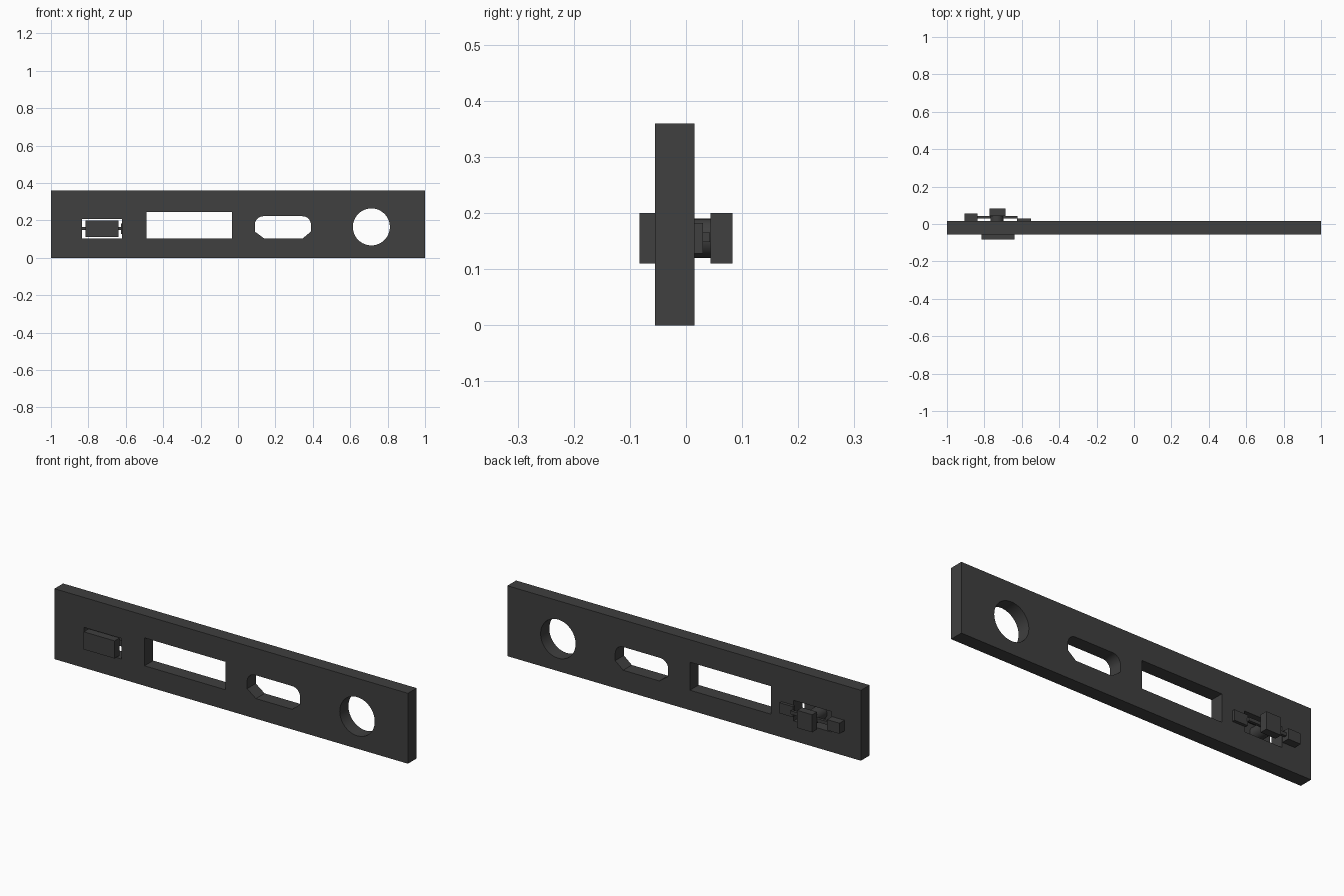
import bpy, bmesh
from math import cos, sin, pi, radians

if "Cube" in bpy.data.objects:
    bpy.data.objects.remove(bpy.data.objects["Cube"])

dark = bpy.data.materials.new("dark_grey")
dark.diffuse_color = (0.05, 0.05, 0.05, 1)
dark.use_nodes = True
dark.node_tree.nodes["Principled BSDF"].inputs["Base Color"].default_value = dark.diffuse_color


def finish(ob):
    bpy.ops.object.select_all(action='DESELECT')
    ob.select_set(True)
    bpy.context.view_layer.objects.active = ob
    bpy.ops.object.shade_smooth_by_angle(angle=radians(30))
    ob.data.materials.clear()
    ob.data.materials.append(dark)


def box(name, x0, x1, y0, y1, z0, z1):
    bpy.ops.mesh.primitive_cube_add(size=1, location=((x0 + x1) / 2, (y0 + y1) / 2, (z0 + z1) / 2))
    ob = bpy.context.object
    ob.name = name
    ob.scale = (x1 - x0, y1 - y0, z1 - z0)
    bpy.ops.object.transform_apply(location=False, rotation=False, scale=True)
    finish(ob)


def rect(x0, x1, z0, z1):
    return [(x0, z0), (x1, z0), (x1, z1), (x0, z1)]


def arc(cx, cz, r, a0, a1, n):
    return [(cx + r * cos(radians(a0 + (a1 - a0) * i / n)),
             cz + r * sin(radians(a0 + (a1 - a0) * i / n))) for i in range(n + 1)]


# Face plate: outline plus four openings
R = 0.045
thumb_slot = ([(0.14, 0.103), (0.345, 0.103), (0.39, 0.14)]
              + arc(0.39 - R, 0.222 - R, R, 0, 90, 8)
              + arc(0.09 + R, 0.222 - R, R, 90, 180, 8) + [(0.09, 0.14)])
outlines = [
    rect(-1, 1, 0, 0.36),
    rect(-0.833, -0.62, 0.102, 0.207),
    rect(-0.49, -0.033, 0.102, 0.245),
    thumb_slot,
    arc(0.713, 0.165, 0.099, 0, 360, 48)[:-1],
]
curve = bpy.data.curves.new("face_plate", 'CURVE')
curve.dimensions = '2D'
curve.fill_mode = 'BOTH'
curve.extrude = 0.035
for pts in outlines:
    s = curve.splines.new('POLY')
    s.points.add(len(pts) - 1)
    for p, (x, z) in zip(s.points, pts):
        p.co = (x, z, 0, 1)
    s.use_cyclic_u = True
plate = bpy.data.objects.new("face_plate", curve)
bpy.context.collection.objects.link(plate)
plate.location = (0, -0.02, 0)
plate.rotation_euler = (pi / 2, 0, 0)
bpy.context.view_layer.objects.active = plate
plate.select_set(True)
bpy.ops.object.convert(target='MESH')
plate = bpy.context.object
bm = bmesh.new()
bm.from_mesh(plate.data)
bmesh.ops.remove_doubles(bm, verts=bm.verts, dist=1e-5)
bmesh.ops.recalc_face_normals(bm, faces=bm.faces)
bm.to_mesh(plate.data)
bm.free()
finish(plate)

# Push button on the front and its stem through the slot
box("push_button", -0.815, -0.64, -0.083, -0.043, 0.11, 0.20)
bpy.ops.mesh.primitive_cylinder_add(vertices=32, radius=0.035, depth=0.09,
                                    location=(-0.733, 0.001, 0.155), rotation=(pi / 2, 0, 0))
bpy.context.object.name = "button_stem"
finish(bpy.context.object)

# Latch mechanism on the back
box("stem_block", -0.772, -0.687, 0.044, 0.083, 0.11, 0.20)
box("latch_bar", -0.838, -0.622, 0.029, 0.043, 0.148, 0.165)
box("thick_bracket", -0.907, -0.836, 0.015, 0.055, 0.128, 0.182)
box("thin_bracket", -0.626, -0.55, 0.015, 0.03, 0.128, 0.182)
